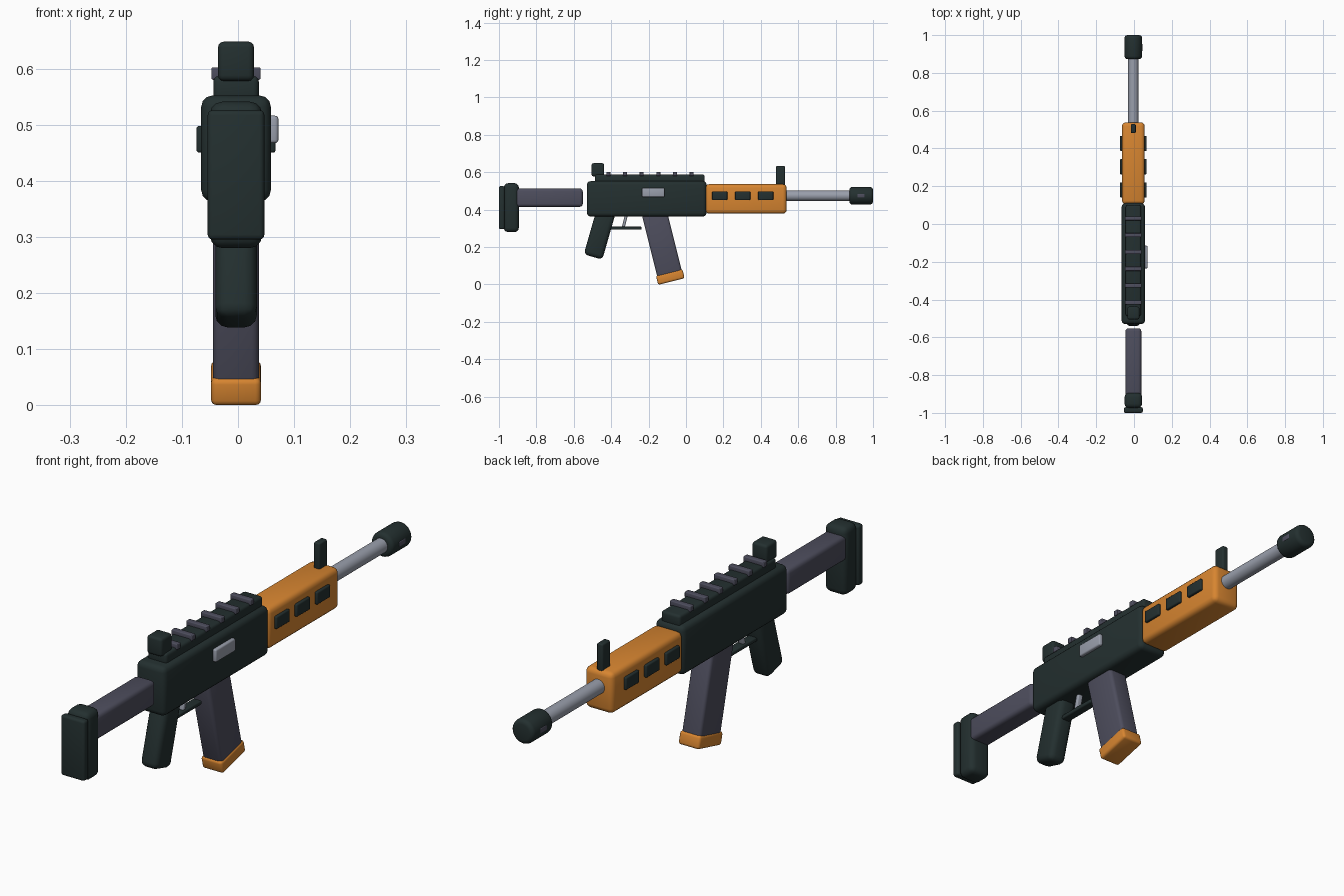
import bpy, bmesh
from math import radians, sin, cos
from mathutils import Matrix, Vector

cube = bpy.data.objects.get("Cube")
if cube:
    bpy.data.objects.remove(cube, do_unlink=True)

CX = -0.0035  # symmetry plane; the side port shifts the overall bounds


def material(name, rgb):
    m = bpy.data.materials.new(name)
    m.use_nodes = True
    m.diffuse_color = (*rgb, 1)
    m.node_tree.nodes["Principled BSDF"].inputs["Base Color"].default_value = (*rgb, 1)
    return m


DARK = material("dark green black", (0.017, 0.029, 0.029))
ORANGE = material("orange", (0.68, 0.235, 0.03))
SLATE = material("slate purple", (0.075, 0.075, 0.11))
STEEL = material("steel grey", (0.32, 0.345, 0.41))


def finish(name, bm, mat, bevel, segments, matrix):
    """Round the hard edges, place the mesh and shade it."""
    if bevel:
        hard = [e for e in bm.edges if e.calc_face_angle(0) > 1]
        bmesh.ops.bevel(bm, geom=hard, offset=bevel, segments=segments,
                        profile=0.5, affect='EDGES', clamp_overlap=True)
    bm.transform(matrix)
    mesh = bpy.data.meshes.new(name)
    bm.to_mesh(mesh)
    bm.free()
    mesh.materials.append(mat)
    obj = bpy.data.objects.new(name, mesh)
    bpy.context.collection.objects.link(obj)
    bpy.ops.object.select_all(action='DESELECT')
    obj.select_set(True)
    bpy.context.view_layer.objects.active = obj
    bpy.ops.object.shade_smooth_by_angle(angle=radians(40))
    return obj


def box(name, mat, width, y, z, bevel=0.01, x=0.0, tilt=0, segments=3):
    """Box from its width and its (min, max) spans in y and z, tilted about x."""
    bm = bmesh.new()
    bmesh.ops.create_cube(bm, size=1)
    bm.transform(Matrix.Diagonal((width, y[1] - y[0], z[1] - z[0], 1)))
    centre = Vector((CX + x, sum(y) / 2, sum(z) / 2))
    place = Matrix.Translation(centre) @ Matrix.Rotation(radians(tilt), 4, 'X')
    return finish(name, bm, mat, bevel, segments, place)


def leaning(name, mat, width, depth, length, foot, tilt, bevel):
    """Tilted box standing on the centre of its lower end."""
    a = radians(tilt)
    y = foot[0] - sin(a) * length / 2
    z = foot[1] + cos(a) * length / 2
    return box(name, mat, width, (y - depth / 2, y + depth / 2),
               (z - length / 2, z + length / 2), bevel, tilt=tilt)


def tube(name, mat, radius, y, z, bevel=0.0):
    bm = bmesh.new()
    bmesh.ops.create_cone(bm, cap_ends=True, segments=32, radius1=radius,
                          radius2=radius, depth=y[1] - y[0])
    place = Matrix.Translation((CX, sum(y) / 2, z)) @ Matrix.Rotation(radians(90), 4, 'X')
    return finish(name, bm, mat, bevel, 3, place)


# Receiver with its ejection port on the left side
box("receiver", DARK, 0.124, (-0.53, 0.11), (0.363, 0.552), 0.02)
box("ejection_port", STEEL, 0.02, (-0.235, -0.115), (0.467, 0.516), 0.006, x=0.0655)

# Top rail and its ridges
box("rail", DARK, 0.081, (-0.487, 0.1), (0.54, 0.587), 0.01)
for i in range(6):
    y = -0.415 + i * 0.089
    box(f"rail_ridge_{i + 1}", SLATE, 0.088, (y - 0.011, y + 0.011), (0.58, 0.602), 0.003)

# Sights
box("rear_sight", DARK, 0.064, (-0.505, -0.438), (0.578, 0.648), 0.01)
box("front_sight", DARK, 0.026, (0.481, 0.529), (0.52, 0.634), 0.006)

# Handguard with raised dark vents on both sides
box("handguard", ORANGE, 0.12, (0.104, 0.538), (0.378, 0.536), 0.02)
for side, label in ((1, "left"), (-1, "right")):
    for i in range(3):
        y = 0.14 + i * 0.123
        box(f"{label}_vent_{i + 1}", DARK, 0.02, (y, y + 0.081), (0.45, 0.498),
            0.005, x=side * 0.0605)

# Barrel and muzzle
tube("barrel", STEEL, 0.0275, (0.5, 0.9), 0.474)
tube("muzzle", DARK, 0.047, (0.873, 1.0), 0.474, 0.016)
box("muzzle_slot", SLATE, 0.095, (0.915, 0.955), (0.464, 0.484), 0.003)

# Stock
box("stock_tube", SLATE, 0.084, (-0.92, -0.552), (0.415, 0.513), 0.016)
box("stock_butt", DARK, 0.093, (-0.974, -0.894), (0.28, 0.541), 0.022)
box("butt_pad", DARK, 0.101, (-1.0, -0.97), (0.295, 0.526), 0.009)

# Pistol grip, trigger and trigger guard
leaning("pistol_grip", DARK, 0.074, 0.103, 0.26, (-0.497, 0.147), -16, 0.022)
leaning("trigger", STEEL, 0.022, 0.016, 0.08, (-0.336, 0.302), -14, 0.004)
box("trigger_guard", DARK, 0.036, (-0.43, -0.238), (0.293, 0.309), 0.005)

# Magazine with an orange base
leaning("magazine", SLATE, 0.082, 0.135, 0.35, (-0.085, 0.045), 14, 0.013)
leaning("magazine_base", ORANGE, 0.089, 0.146, 0.05, (-0.078, 0.0155), 14, 0.01)
